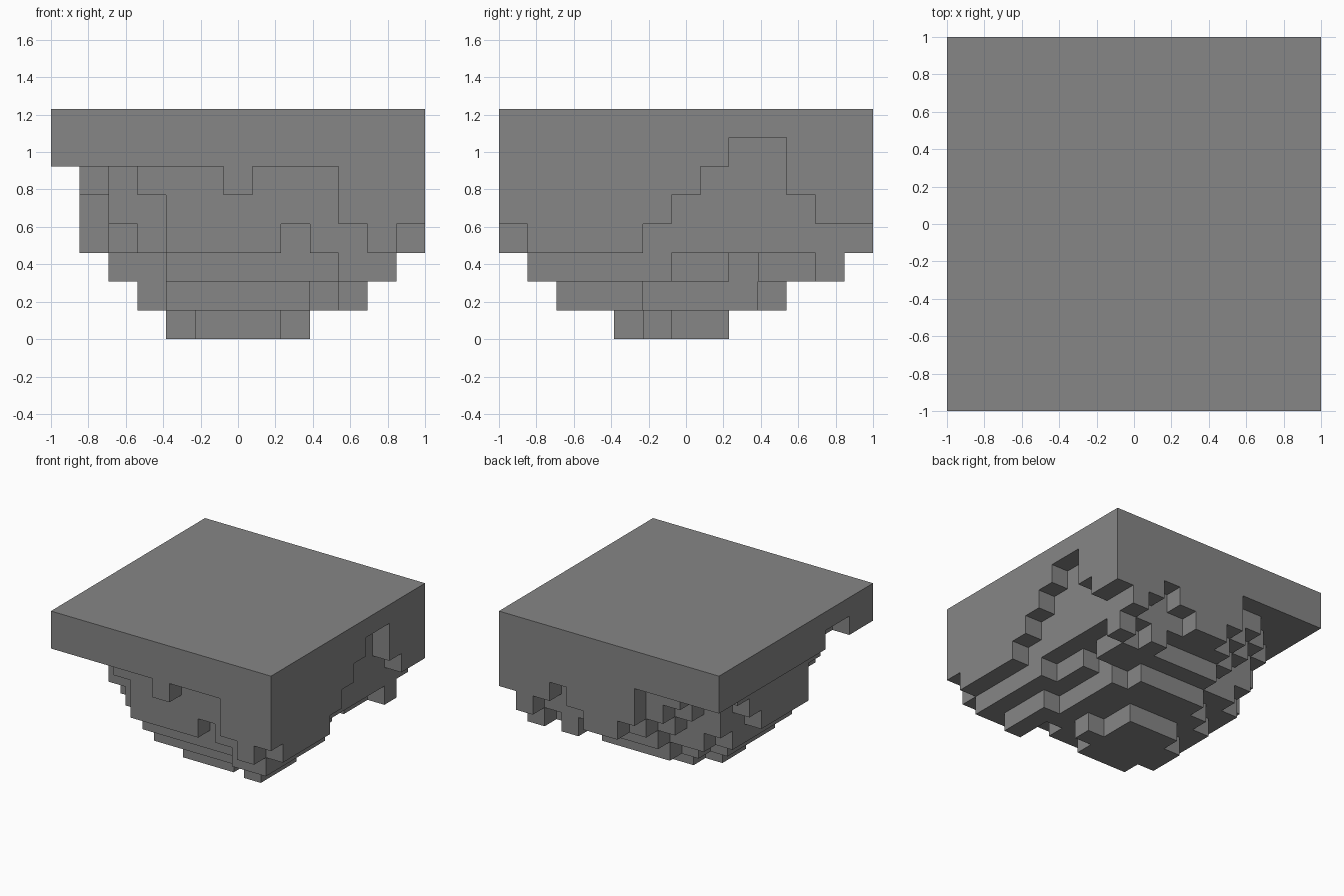
import bpy
import bmesh
from mathutils import Vector

# Remove the default object
default_cube = bpy.data.objects.get("Cube")
if default_cube:
    bpy.data.objects.remove(default_cube, do_unlink=True)

CELLS = 13
CELL = 2 / CELLS
LAST = CELLS - 1


def make_material(name, colour):
    material = bpy.data.materials.new(name)
    material.use_nodes = True
    material.diffuse_color = colour
    material.node_tree.nodes["Principled BSDF"].inputs["Base Color"].default_value = colour
    return material


def block(a_min, a_max, c_min, c_max):
    """Grid cells counted from the left edge (a) and from the back edge (c)."""
    return {(a, c)
            for a in range(a_min, a_max + 1)
            for c in range(c_min, c_max + 1)}


def column(a, c_min, c_max):
    return block(a, a, c_min, c_max)


def row(c, a_min, a_max):
    return block(a_min, a_max, c, c)


# Flat top slab, then ragged layers shrinking towards the foot
top_slab = block(0, LAST, 0, LAST)

overhang = top_slab - column(0, 3, 4) - column(LAST, 9, 10)

upper_rock = (block(0, 7, 0, 11) | block(8, 9, 1, 11)
              | column(10, 2, 10) | column(11, 3, 9)
              | row(LAST, 0, 2) | row(LAST, 6, 6)) - column(0, 3, 5)

middle_rock = (block(0, 7, 0, 11) | column(8, 1, 11)
               | column(9, 2, 10) | column(10, 3, 10) | column(11, 4, 8)
               | row(LAST, 0, 2)) - column(0, 2, 6) - row(0, 3, 3)

lower_rock = (block(1, 7, 1, 11) | column(8, 2, 11)
              | column(9, 3, 10) | column(10, 3, 9) | column(11, 5, 8)
              | column(0, 8, 11) | column(1, 0, LAST)
              | row(0, 5, 6)) - row(11, 4, 4)

wide_base = (row(1, 1, 1) | block(1, 2, 7, 11)
             | column(2, 2, 3) | column(2, 5, 6) | column(3, 1, 10)
             | block(4, 7, 2, 10) | column(8, 3, 10)
             | column(9, 3, 8) | column(10, 4, 8))

narrow_base = (column(2, 8, 10) | column(3, 4, 8) | block(4, 7, 3, 9)
               | column(8, 4, 9) | column(9, 5, 8))

foot = block(5, 7, 5, 8) | column(4, 7, 7) | column(8, 6, 7)

layers = [foot, narrow_base, wide_base, lower_rock,
          middle_rock, upper_rock, overhang, top_slab]

# Solid cells of the whole rock, as x, y, z grid positions
solid = {(LAST - a, LAST - c, level)
         for level, cells in enumerate(layers)
         for a, c in cells}


def build_blocks(name, cells, material):
    """One mesh made only of the exposed sides of the cells."""
    bm = bmesh.new()
    corners = {}

    def corner(point):
        key = tuple(round(value) for value in point)
        if key not in corners:
            x, y, z = key
            corners[key] = bm.verts.new((x * CELL - 1, y * CELL - 1, z * CELL))
        return corners[key]

    axes = [Vector((1, 0, 0)), Vector((0, 1, 0)), Vector((0, 0, 1))]
    for cell in sorted(cells):
        origin = Vector(cell)
        for n, axis in enumerate(axes):
            u, v = axes[(n + 1) % 3], axes[(n + 2) % 3]
            for side in (0, 1):
                neighbour = origin + axis * (2 * side - 1)
                if tuple(round(value) for value in neighbour) in cells:
                    continue
                base = origin + axis * side
                loop = [base, base + u, base + u + v, base + v]
                if not side:
                    loop.reverse()
                bm.faces.new([corner(point) for point in loop])

    mesh = bpy.data.meshes.new(name)
    bm.to_mesh(mesh)
    bm.free()
    mesh.materials.append(material)
    obj = bpy.data.objects.new(name, mesh)
    bpy.context.collection.objects.link(obj)
    return obj


stone_grey = make_material("stone_grey", (0.24, 0.24, 0.24, 1))
build_blocks("stepped_rock", solid, stone_grey)
